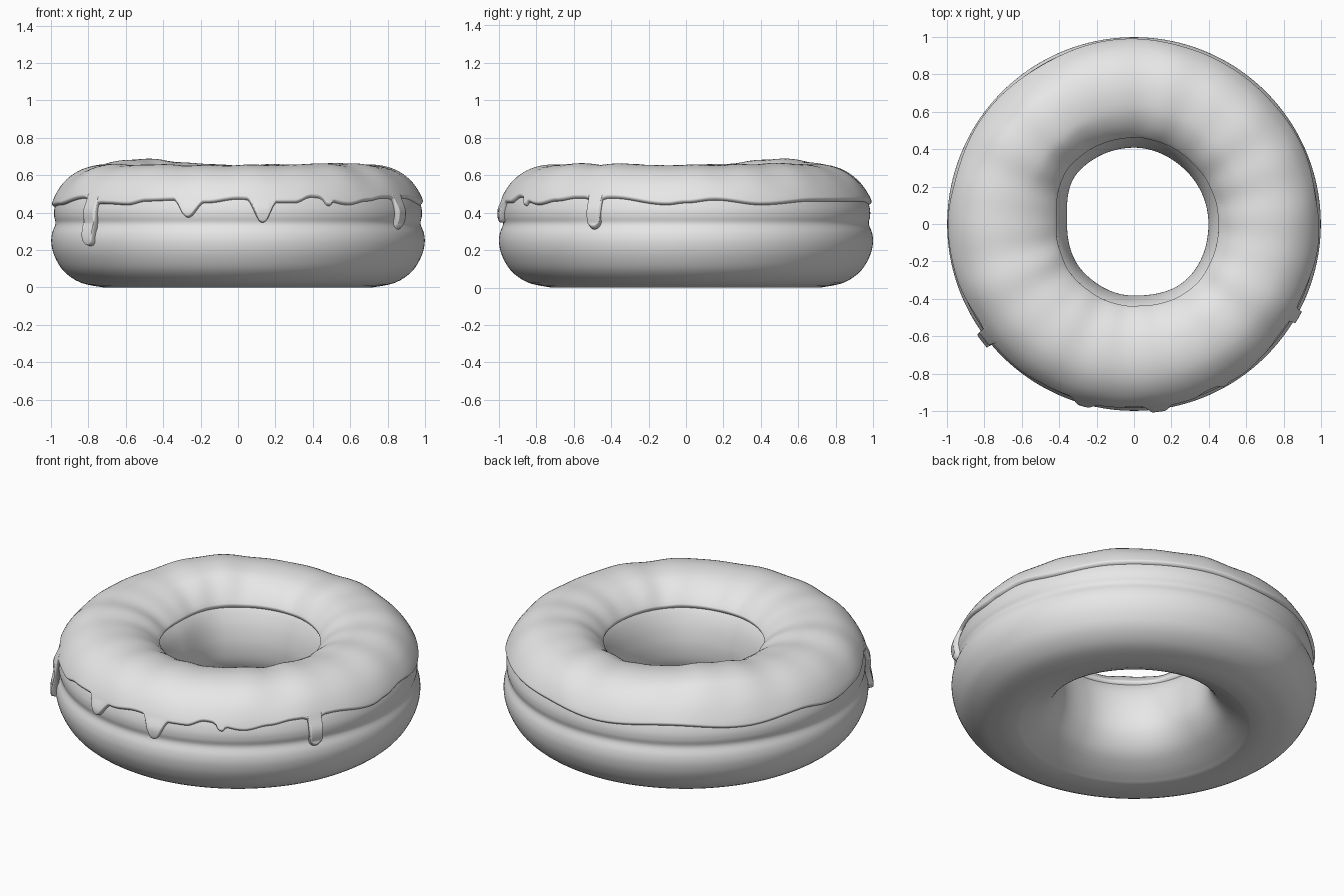
import bpy, math
from mathutils import Vector

if "Cube" in bpy.data.objects:
    bpy.data.objects.remove(bpy.data.objects["Cube"])

TAU = 2 * math.pi
mat = bpy.data.materials.new("plain_grey")
mat.diffuse_color = (0.8, 0.8, 0.8, 1)
mat.use_nodes = True
mat.node_tree.nodes["Principled BSDF"].inputs["Base Color"].default_value = mat.diffuse_color

# Ring cross-section (radius, height): outer wall, crown, hole, base
PROFILE = [(.72, 0), (.84, .025), (.93, .085), (.98, .165), (.998, .235), (.994, .29),
           (.976, .34), (.983, .38), (.981, .425), (.960, .485), (.915, .55), (.85, .60),
           (.775, .627), (.69, .633), (.60, .618), (.52, .58), (.46, .525), (.42, .46),
           (.395, .38), (.385, .29), (.40, .19), (.46, .095), (.55, .035), (.64, 0)]

# Icing edge height by angle in degrees, and hole radius every 45 degrees
EDGE = [(0, .45), (9, .465), (24, .44), (44, .46), (72, .46), (95, .44), (120, .465), (145, .44),
        (165, .46), (180, .43), (195, .44), (212, .475), (225, .445), (233, .44), (240, .46),
        (250, .465), (260, .45), (270, .47), (282, .45), (288, .45), (294, .48), (307, .44),
        (315, .46), (323, .475), (336, .475), (354, .44), (360, .45)]
HOLE = list(zip(range(0, 361, 45), (.40, .40, .41, .41, .36, .375, .385, .41, .40)))

# Drips: angle, length, half width (radians), straight-sided or tapered
DRIPS = [(217.7, .24, .045, True), (254.3, .085, .085, False), (277.5, .11, .08, False),
         (299.4, .03, .022, True), (330.3, .165, .037, True)]


def ease(table, deg):
    deg %= 360
    for (a, u), (b, v) in zip(table, table[1:]):
        if a <= deg <= b:
            return u + (v - u) * (.5 - .5 * math.cos(math.pi * (deg - a) / (b - a)))


def gap(deg, centre):
    return (deg - centre + 180) % 360 - 180


def clamp(x):
    return max(0.0, min(1.0, x))


def smooth_curve(pts, sub):
    out = []
    for i in range(len(pts) - 1):
        p = [Vector(pts[max(0, min(len(pts) - 1, i + k))]) for k in (-1, 0, 1, 2)]
        for j in range(sub):
            t = j / sub
            out.append(.5 * (2 * p[1] + (p[2] - p[0]) * t
                             + (2 * p[0] - 5 * p[1] + 4 * p[2] - p[3]) * t * t
                             + (3 * p[1] - p[0] - 3 * p[2] + p[3]) * t ** 3))
    return out + [Vector(pts[-1])]


curve = smooth_curve(PROFILE, 10)
length = [0.0]
for a, b in zip(curve, curve[1:]):
    length.append(length[-1] + (b - a).length)


def sample(s):
    """Point and outward normal at arc length s along the cross-section."""
    i = 0
    lo, hi = 0, len(curve) - 1
    while hi - lo > 1:
        i = (lo + hi) // 2
        lo, hi = (i, hi) if length[i] <= s else (lo, i)
    t = (s - length[lo]) / (length[hi] - length[lo])
    d = (curve[min(hi + 1, len(curve) - 1)] - curve[max(lo - 1, 0)]).normalized()
    return curve[lo].lerp(curve[hi], t), Vector((d.y, -d.x))


def s_at_height(z, outer=True):
    rng = range(len(curve) - 1)
    for i in (rng if outer else reversed(rng)):
        a, b = curve[i].y, curve[i + 1].y
        if min(a, b) <= z <= max(a, b) and a != b and (curve[i].x > .69) == outer:
            return length[i] + (length[i + 1] - length[i]) * (z - a) / (b - a)


def place(p, deg):
    """Swing a profile point to its angle, with the uneven hole and crown."""
    r, z = p
    r += (ease(HOLE, deg) - .387) * clamp((.62 - r) / .2)
    lump = sum(h * math.exp(-(gap(deg, c) / w) ** 2)
               for c, h, w in ((135, .034, 24), (315, .008, 30), (45, .010, 25), (225, .004, 25)))
    z += lump * clamp((z - .48) / .15) ** 2
    t = math.radians(deg)
    return (r * math.cos(t), r * math.sin(t), z)


def grid_object(name, rings, close):
    n, m = len(rings), len(rings[0])
    faces = []
    for i in range(n):
        k = (i + 1) % n
        for j in range(m if close else m - 1):
            l = (j + 1) % m
            faces.append((i * m + j, k * m + j, k * m + l, i * m + l))
    me = bpy.data.meshes.new(name)
    me.from_pydata([v for ring in rings for v in ring], [], faces)
    me.materials.append(mat)
    me.polygons.foreach_set("use_smooth", [True] * len(faces))
    me.update()
    ob = bpy.data.objects.new(name, me)
    bpy.context.collection.objects.link(ob)


# Dough ring
body = smooth_curve(PROFILE, 4)
grid_object("dough_ring", [[place(p, i * 2) for p in body] for i in range(180)], True)


# Icing shell, hugging the dough and running down into drips
def drop_at(deg):
    drop = 0.0
    for c, depth, hw, straight in DRIPS:
        a = abs(math.radians(gap(deg, c))) / hw
        if straight:
            drop += .012 * math.exp(-(a / 1.5) ** 4)
            if a < 1:
                tip = min(hw, depth * .6)
                drop += depth - .012 - tip + tip * math.sqrt(1 - a * a)
        elif a < 1:
            drop += depth * (.5 + .5 * math.cos(math.pi * a)) ** .8
    return drop


COLS = 900
s_fix = s_at_height(.505)
s_in = s_at_height(.51, False)
rim = [0, .03, .12, .28, .5, .75, 1]          # rounded rim steps
rings = []
for i in range(COLS):
    deg = 360 * i / COLS
    drop = drop_at(deg)
    thick = .019
    s0 = s_at_height(ease(EDGE, deg) - drop)
    rows = [(s0 + .014 * q, math.sqrt(1 - (1 - q) ** 2)) for q in rim]
    start = s0 + .014
    rows += [(start + (s_fix - start) * k / 12, 1) for k in range(1, 13)]
    end = s_in - .014
    rows += [(s_fix + (end - s_fix) * k / 24, 1) for k in range(1, 25)]
    rows += [(s_in - .014 * q, math.sqrt(1 - (1 - q) ** 2)) for q in reversed(rim[:-1])]
    t = math.radians(deg)
    ripple = .0035 * math.sin(17 * t + 1) * math.sin(3 * t + .5) + .002 * math.sin(11 * t)
    ring = []
    for s, k in rows:
        p, nrm = sample(s)
        bulge = .010 * clamp(drop / .08) * clamp((.46 - p.y) / .05)
        off = -.006 + k * (thick + .006 + bulge + ripple * clamp((p.y - .47) / .1))
        ring.append(place(p + nrm * off, deg))
    rings.append(ring)
grid_object("icing", rings, False)
